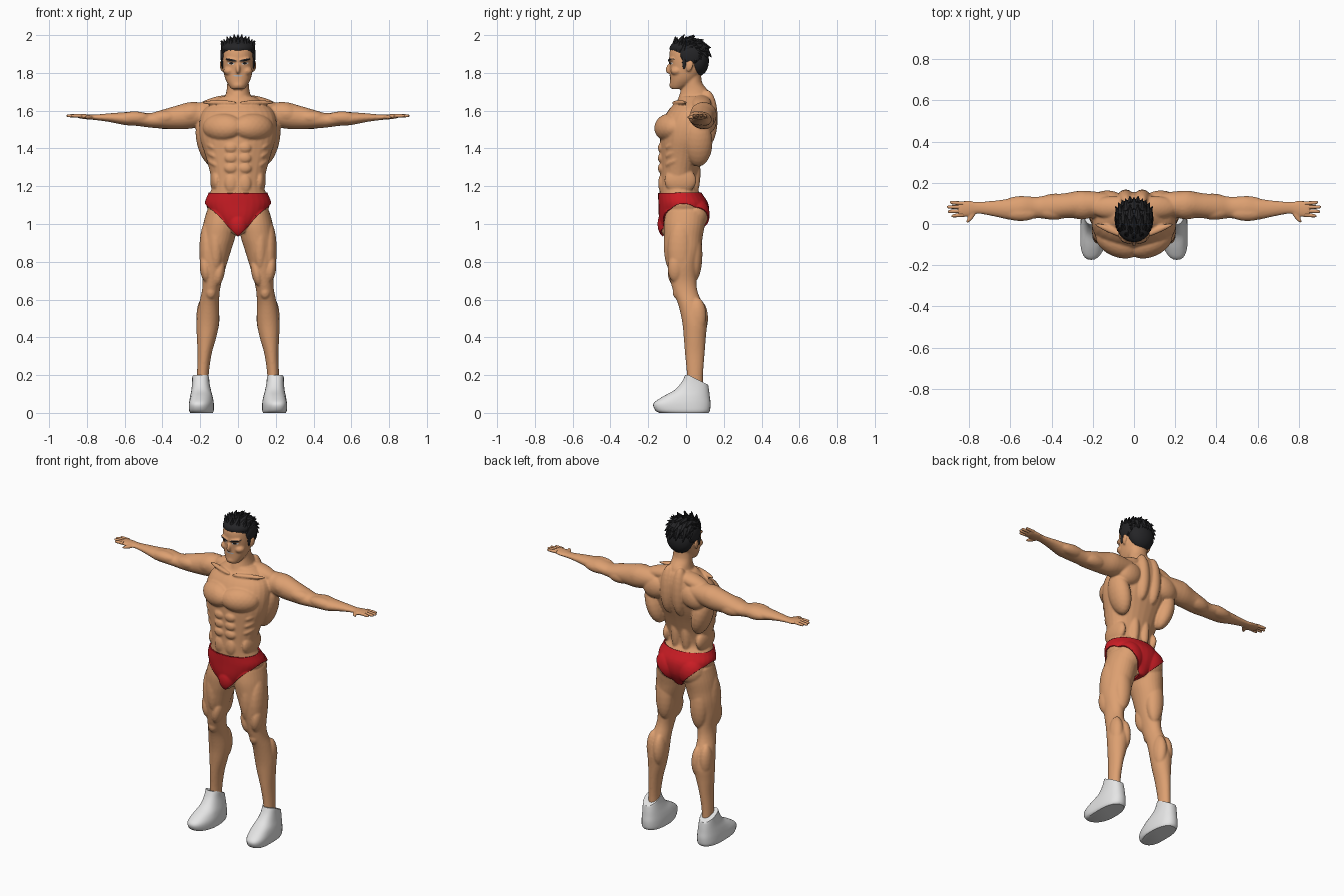
import bpy, bmesh, math
from mathutils import Vector, Matrix, Euler
from mathutils.bvhtree import BVHTree


def material(name, r, g, b):
    m = bpy.data.materials.new(name)
    m.diffuse_color = (r, g, b, 1)
    return m


SKIN = material("tan skin", 0.72, 0.35, 0.165)
RED = material("red cloth", 0.60, 0.012, 0.018)
WHITE = material("white leather", 0.78, 0.78, 0.78)
BLACK = material("black hair", 0.018, 0.018, 0.020)
GREY = material("pale mouth", 0.45, 0.46, 0.48)


def spline(secs, steps=4):
    """Catmull-Rom interpolation of the section tuples."""
    out = []
    for i in range(len(secs) - 1):
        p = [secs[max(i - 1, 0)], secs[i], secs[i + 1], secs[min(i + 2, len(secs) - 1)]]
        for k in range(steps):
            u = k / steps
            out.append([b + 0.5 * u * (c - a + u * (2 * a - 5 * b + 4 * c - d + u * (3 * (b - c) + d - a)))
                        for a, b, c, d in zip(*p)])
    return out + [list(secs[-1])]


def loft(bm, axis, secs, side=1, n=28, e=2.0):
    """Skin oval sections (position, a0, a1, b0, b1) along Z or X."""
    rings = []
    for t, a0, a1, b0, b1 in spline(secs):
        ring = []
        for k in range(n):
            c, s = math.cos(2 * math.pi * k / n), math.sin(2 * math.pi * k / n)
            a = (a0 + a1) / 2 + (a1 - a0) / 2 * math.copysign(abs(c) ** (2 / e), c)
            b = (b0 + b1) / 2 + (b1 - b0) / 2 * math.copysign(abs(s) ** (2 / e), s)
            ring.append(bm.verts.new((side * a, b, t) if axis == 'Z' else (side * t, a, b)))
        rings.append(ring)
    for r, q in zip(rings, rings[1:]):
        for k in range(n):
            bm.faces.new((r[k], r[(k + 1) % n], q[(k + 1) % n], q[k]))
    bm.faces.new(rings[0])
    bm.faces.new(rings[-1])


def blob(bm, loc, rad, rot=(0, 0, 0), side=1):
    """Ellipsoid; side=-1 gives its mirror image."""
    r = Euler([math.radians(a) for a in (rot[0], rot[1] * side, rot[2] * side)]).to_matrix().to_4x4()
    m = Matrix.Translation((loc[0] * side, loc[1], loc[2])) @ r @ Matrix.Diagonal((*rad, 1))
    bmesh.ops.create_icosphere(bm, subdivisions=3, radius=1, matrix=m)


def finish(bm, name, mat, normals=True):
    if normals:
        bmesh.ops.recalc_face_normals(bm, faces=bm.faces)
    me = bpy.data.meshes.new(name)
    bm.to_mesh(me)
    bm.free()
    me.materials.append(mat)
    ob = bpy.data.objects.new(name, me)
    bpy.context.collection.objects.link(ob)
    bpy.ops.object.select_all(action='DESELECT')
    ob.select_set(True)
    bpy.context.view_layer.objects.active = ob
    bpy.ops.object.shade_smooth_by_angle(angle=math.radians(40))
    return ob


# Trunk, neck and head masses
body = bmesh.new()
trunk = [(z, -w, w, f, b) for z, w, f, b in [
    (.955, .05, -.12, .07), (1.03, .13, -.135, .11), (1.10, .168, -.138, .112), (1.155, .152, -.14, .08),
    (1.20, .138, -.14, .055), (1.27, .148, -.138, .065), (1.36, .172, -.138, .095), (1.45, .2, -.138, .13),
    (1.53, .205, -.13, .152), (1.60, .185, -.095, .155), (1.65, .125, -.05, .145), (1.675, .09, -.035, .135)]]
neck = [(1.64, -.08, .08, -.05, .14), (1.70, -.062, .062, -.03, .122), (1.75, -.057, .057, -.015, .085),
        (1.83, -.055, .055, -.01, .08)]
head = [(z, -w, w, f, b) for z, w, f, b in [
    (1.715, .034, -.078, -.02), (1.735, .05, -.084, .02), (1.77, .068, -.084, .06), (1.82, .079, -.085, .09),
    (1.87, .083, -.089, .105), (1.92, .078, -.085, .10), (1.955, .06, -.06, .08), (1.97, .03, -.03, .05)]]
loft(body, 'Z', trunk, e=2.1)
loft(body, 'Z', neck)
loft(body, 'Z', head, e=2.25)
blob(body, (0, -.088, 1.825), (.012, .018, .03), (-22, 0, 0))      # nose
blob(body, (0, -.07, 1.735), (.03, .018, .02))                     # chin
blob(body, (0, -.105, 1.0), (.045, .038, .065))

# Limb masses
arm = [(.13, .03, .15, 1.53, 1.64), (.25, .027, .162, 1.505, 1.645), (.33, .028, .15, 1.502, 1.625),
       (.41, .023, .142, 1.506, 1.602), (.47, .028, .132, 1.511, 1.587), (.54, .016, .135, 1.52, 1.596),
       (.60, .02, .124, 1.524, 1.592), (.68, .037, .113, 1.54, 1.586), (.76, .05, .108, 1.551, 1.579),
       (.80, .036, .113, 1.554, 1.581), (.84, .034, .110, 1.56, 1.583), (.857, .042, .102, 1.566, 1.58)]
leg = [(1.07, .03, .165, -.105, .10), (1.0, .006, .184, -.118, .10), (.93, .015, .193, -.116, .088),
       (.865, .035, .199, -.11, .08), (.785, .06, .2, -.1, .06), (.70, .085, .188, -.083, .055),
       (.64, .097, .192, -.066, .062), (.57, .1, .208, -.04, .09), (.48, .1, .22, -.02, .11),
       (.40, .115, .218, -.012, .105), (.31, .14, .214, -.005, .098), (.2, .155, .217, .005, .09),
       (.1, .155, .217, .005, .09)]

# Muscles: location, radii, rotation in degrees
torso_muscles = [
    ((.08, -.09, 1.512), (.113, .068, .075), (-25, 0, 24)),      # chest
    ((.162, .065, 1.43), (.055, .075, .13), (0, 15, 0)),         # side of back
    ((.13, .113, 1.55), (.085, .05, .07), (0, 20, 0)),           # shoulder blade
    ((.04, .113, 1.56), (.045, .055, .15), (0, 0, 0)),           # middle back
    ((.1, .08, 1.637), (.12, .055, .04), (0, 12, 0)),            # neck slope
    ((.036, .032, 1.27), (.034, .045, .14), (0, 0, 0)),          # lower back
    ((.115, -.03, 1.23), (.032, .085, .07), (0, 0, 0)),          # flank
    ((.1, -.035, 1.643), (.1, .016, .012), (0, 0, 22)),          # collarbone
    ((.075, .05, 1.05), (.08, .068, .085), (0, 0, 0)),           # buttock
    ((.036, -.127, 1.215), (.034, .02, .052), (0, 0, 0))]        # lower belly
limb_muscles = [
    ((.255, .092, 1.582), (.088, .07, .062), (0, 15, 0)),        # shoulder
    ((.39, .062, 1.563), (.08, .042, .038), (0, 4, 0)),          # upper arm
    ((.38, .105, 1.545), (.085, .043, .042), (0, 4, 0)),
    ((.55, .052, 1.563), (.085, .038, .033), (0, 0, 0)),         # forearm
    ((.545, .1, 1.553), (.09, .036, .033), (0, 0, 0)),
    ((.79, .035, 1.565), (.0115, .038, .011), (0, 0, 38)),       # thumb
    ((.163, -.03, .86), (.042, .067, .16), (0, 0, 0)),           # thigh
    ((.117, -.068, .89), (.042, .05, .15), (0, 0, 0)),
    ((.1, -.055, .745), (.03, .042, .075), (0, -10, 0)),
    ((.172, -.055, .765), (.03, .042, .075), (0, 6, 0)),
    ((.12, .04, .84), (.055, .047, .15), (0, 0, 0)),
    ((.144, -.045, .64), (.028, .026, .038), (0, 0, 0))]         # knee
more = [
    ((.135, .065, .5), (.037, .052, .1), (0, 0, 0)),             # calf
    ((.183, .06, .51), (.037, .048, .1), (0, 0, 0)),
    ((.035, -.08, 1.868), (.034, .014, .009), (0, -8, 15)),      # brow
    ((.047, -.05, 1.81), (.03, .032, .024), (0, 0, 0)),          # cheek
    ((.086, .018, 1.838), (.009, .02, .032), (-12, 0, -15))]     # ear
for i in range(3):                                               # belly rows and ribs
    more.append(((.036, -.127, 1.403 - .054 * i), (.036, .022, .029), (0, 0, 0)))
    more.append(((.146 - .007 * i, -.07, 1.42 - .046 * i), (.022, .05, .018), (25, 0, -35)))

for s in (1, -1):
    loft(body, 'X', arm, s)
    loft(body, 'Z', leg, s)
    for loc, rad, rot in torso_muscles + limb_muscles + more:
        blob(body, loc, rad, rot, s)

# Fuse the masses into one skin
raw = finish(body, "body", SKIN)
rm = raw.modifiers.new("fuse", 'REMESH')
rm.mode, rm.voxel_size, rm.use_smooth_shade = 'VOXEL', 0.0058, True
sm = raw.modifiers.new("soften", 'SMOOTH')
sm.factor, sm.iterations = 0.5, 4
fused = bpy.data.meshes.new_from_object(raw.evaluated_get(bpy.context.evaluated_depsgraph_get()))
raw.modifiers.clear()
raw.data = fused
fused.shade_smooth()
fused.materials.clear()
fused.materials.append(SKIN)

# Briefs: body surface trimmed by waist and leg planes, then thickened
bm = bmesh.new()
bm.from_mesh(fused)
tree = BVHTree.FromBMesh(bm)
for co, no in [((0, 0, 1.163), (0, 0, 1)), ((0, 0, .94), (1, 0, -1)), ((0, 0, .94), (-1, 0, -1))]:
    bmesh.ops.bisect_plane(bm, geom=bm.verts[:] + bm.edges[:] + bm.faces[:], plane_co=co,
                           plane_no=Vector(no).normalized(), clear_outer=True)
briefs = finish(bm, "briefs", RED, normals=False)
so = briefs.modifiers.new("thickness", 'SOLIDIFY')
so.thickness, so.offset = 0.008, 1

# Fingers
bm = bmesh.new()
for s in (1, -1):
    for y0, y1, tip in [(.044, .038, .885), (.063, .06, .903), (.082, .083, .907), (.100, .106, .893)]:
        ys = [y0 + (y1 - y0) * k / 3 for k in range(4)]
        xs = [.83, .83 + (tip - .83) * .5, tip - .008, tip]
        loft(bm, 'X', [(x, y - r, y + r, 1.573 - r, 1.573 + r)
                       for x, y, r in zip(xs, ys, (.0095, .009, .0075, .003))], s, n=10)
finish(bm, "fingers", SKIN)

# Shoes with collar sloping down to the heel
shoe = [(0, .133, .253, -.14, .118), (.014, .128, .259, -.163, .127), (.05, .128, .259, -.172, .13),
        (.085, .134, .254, -.125, .126), (.12, .143, .247, -.062, .122), (.16, .151, .243, -.025, .115),
        (.2, .153, .243, -.004, .105)]
for s, label in ((1, "left_shoe"), (-1, "right_shoe")):
    bm = bmesh.new()
    loft(bm, 'Z', shoe, s, n=32, e=2.4)
    for v in bm.verts:
        v.co.z = min(v.co.z, .2 - .5 * max(0, v.co.y - .015))
        v.co.x += s * -.12 * min(0, v.co.y + .05)                # toes turned out
    finish(bm, label, WHITE)

# Hair: cap, nape, temples and swept-back locks
bm = bmesh.new()
blob(bm, (0, .012, 1.93), (.09, .1, .048))
blob(bm, (0, .06, 1.865), (.083, .062, .085))
for s in (1, -1):
    blob(bm, (.076, .025, 1.895), (.018, .055, .05), side=s)
    blob(bm, (.084, -.01, 1.855), (.006, .01, .035), side=s)
for i, th in enumerate((28, 52, 78, 105, 135, 165, 195)):
    for phi in ((-62, -37, -12, 12, 37, 62) if i % 2 else (-66, -50, -25, 0, 25, 50, 66)):
        t, p = math.radians(th), math.radians(phi)
        n = Vector((math.sin(p), -math.cos(t) * math.cos(p), math.sin(t) * math.cos(p)))
        base = Vector((0, .018, 1.91)) + Vector((n.x * .076, n.y * .088, n.z * .06))
        d = (n * .45 + Vector((0, math.sin(t), math.cos(t)))).normalized()
        m = Matrix.Translation(base + d * .02) @ d.to_track_quat('Z', 'Y').to_matrix().to_4x4()
        bmesh.ops.create_cone(bm, cap_ends=True, segments=7, radius1=.024, radius2=.002, depth=.07, matrix=m)
finish(bm, "hair", BLACK)


def face_plate(name, mat, x, z, w, h, slope, lift, sides=(1, -1)):
    """Thin lens-shaped plate laid on the face by ray casting."""
    bm = bmesh.new()
    for s in sides:
        rows = []
        for k in range(11):
            u = k / 5 - 1
            half = h * max(.12, math.sqrt(max(0, 1 - u * u)))
            row = []
            for q in (-1, 0, 1):
                px, pz = s * (x + u * w), z + slope * u * w + q * half
                hit = tree.ray_cast(Vector((px, -1, pz)), Vector((0, 1, 0)))[0]
                row.append(bm.verts.new((px, (hit.y if hit else -.08) - lift, pz)))
            rows.append(row)
        for a, b in zip(rows, rows[1:]):
            for q in (0, 1):
                f = [a[q], b[q], b[q + 1], a[q + 1]]
                bm.faces.new(f if s > 0 else f[::-1])
    finish(bm, name, mat, normals=False)


# Painted face details
face_plate("eyebrows", BLACK, .037, 1.868, .03, .006, .18, .002)
face_plate("eye_whites", WHITE, .037, 1.85, .019, .006, .1, .0015)
face_plate("pupils", BLACK, .036, 1.851, .011, .0058, 0, .003)
face_plate("mouth", GREY, 0, 1.785, .028, .004, 0, .002, (1,))
